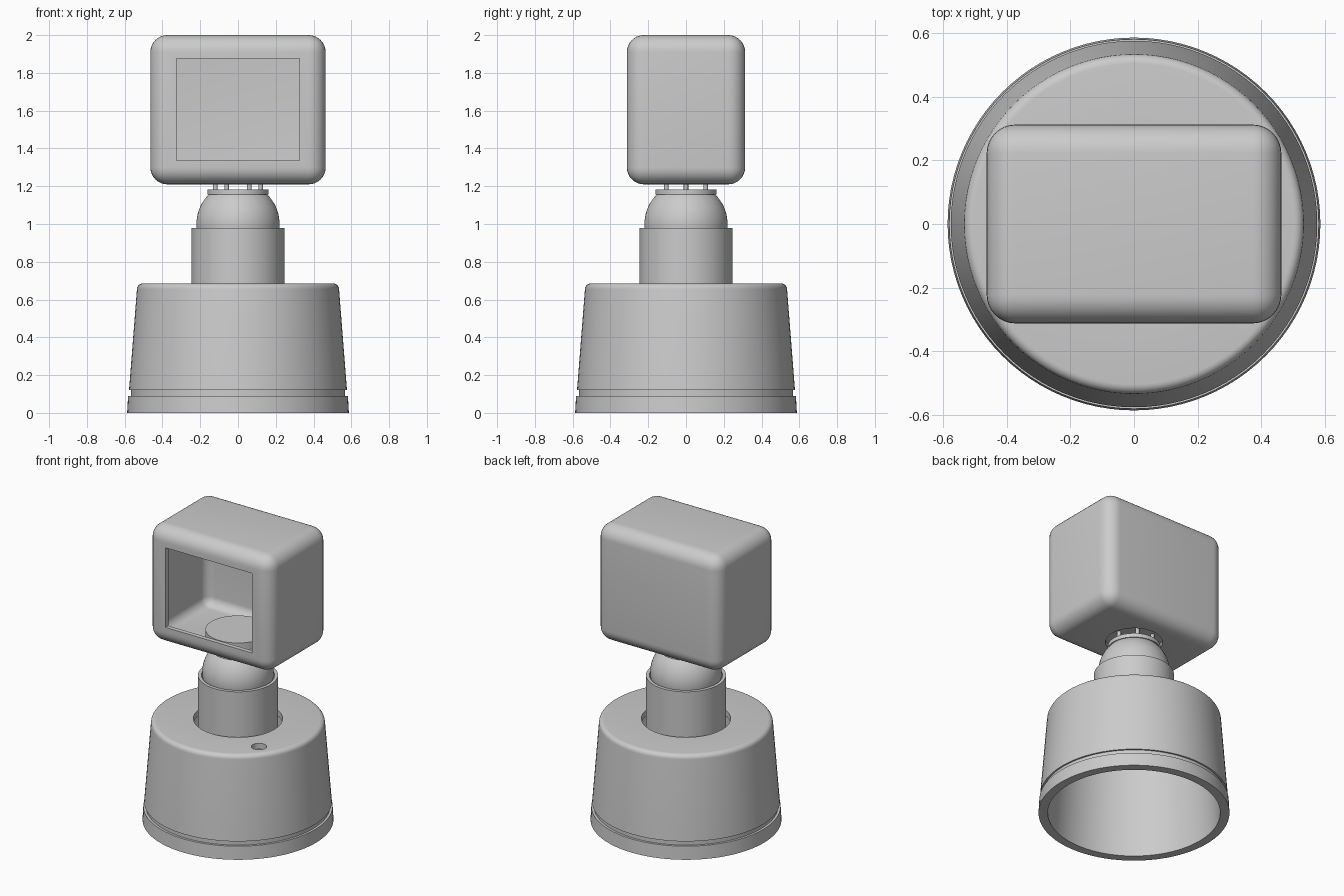
import bpy, bmesh
from math import sin, cos, pi
from mathutils import Matrix, Vector

old = bpy.data.objects.get("Cube")
if old:
    bpy.data.objects.remove(old, do_unlink=True)

grey = bpy.data.materials.new("plain grey")
grey.use_nodes = True
tone = (0.6, 0.6, 0.6, 1)
grey.diffuse_color = tone
grey.node_tree.nodes["Principled BSDF"].inputs["Base Color"].default_value = tone


def finish(bm, name):
    bmesh.ops.recalc_face_normals(bm, faces=bm.faces)
    mesh = bpy.data.meshes.new(name)
    bm.to_mesh(mesh)
    bm.free()
    mesh.materials.append(grey)
    obj = bpy.data.objects.new(name, mesh)
    bpy.context.collection.objects.link(obj)
    return obj


def select(obj):
    bpy.ops.object.select_all(action='DESELECT')
    obj.select_set(True)
    bpy.context.view_layer.objects.active = obj


def smooth(obj):
    select(obj)
    bpy.ops.object.shade_smooth_by_angle(angle=pi / 6)


def lathe(name, profile, steps=96):
    """Spin a closed (radius, height) profile round the z axis."""
    bm = bmesh.new()
    verts = [bm.verts.new((r, 0, z)) for r, z in profile]
    edges = [bm.edges.new((v, verts[i - 1])) for i, v in enumerate(verts)]
    bmesh.ops.spin(bm, geom=verts + edges, cent=(0, 0, 0), axis=(0, 0, 1),
                   angle=2 * pi, steps=steps, use_merge=True)
    bmesh.ops.remove_doubles(bm, verts=bm.verts, dist=1e-5)
    return finish(bm, name)


def cylinder(name, radius, low, high, x=0, y=0, sides=64):
    bm = bmesh.new()
    bmesh.ops.create_cone(bm, cap_ends=True, segments=sides, radius1=radius,
                          radius2=radius, depth=high - low,
                          matrix=Matrix.Translation((x, y, (low + high) / 2)))
    return finish(bm, name)


def box(name, low, high, bevel=0):
    low, high = Vector(low), Vector(high)
    bm = bmesh.new()
    bmesh.ops.create_cube(bm, size=1, matrix=Matrix.Translation((low + high) / 2)
                          @ Matrix.Diagonal((*(high - low), 1)))
    if bevel:
        bmesh.ops.bevel(bm, geom=bm.edges[:], offset=bevel, segments=8,
                        profile=0.5, affect='EDGES')
    return finish(bm, name)


def cut(obj, cutter):
    cutter.hide_render = True
    mod = obj.modifiers.new("cut", 'BOOLEAN')
    mod.operation = 'DIFFERENCE'
    mod.solver = 'EXACT'
    mod.object = cutter
    select(obj)
    bpy.ops.object.modifier_apply(modifier=mod.name)
    bpy.data.objects.remove(cutter, do_unlink=True)


# Hollow tapered base with a foot ring, a groove and a rounded shoulder
shoulder = [(0.505 + 0.03 * cos(a * pi / 12), 0.655 + 0.03 * sin(a * pi / 12))
            for a in range(7)]
base = lathe("base_shell", [(0.53, 0), (0.587, 0), (0.582, 0.09), (0.566, 0.09),
                            (0.566, 0.12), (0.577, 0.12)] + shoulder +
             [(0.274, 0.685), (0.274, 0.645), (0.49, 0.645)])
cut(base, cylinder("cable_hole_cutter", 0.047, 0.5, 0.8, 0.34, -0.26, 32))
smooth(base)

# Socket tube that rises through the base opening
smooth(lathe("socket_tube", [(0.225, 0.6), (0.246, 0.6), (0.246, 0.98), (0.225, 0.98)]))

# Ball joint seated in the socket, with a flat cut top
ball = [(0.22 * cos(a), 1.0 + 0.22 * sin(a))
        for a in [(-90 + 5 * i) * pi / 180 for i in range(28)]]
smooth(lathe("joint_ball", ball + [(0, ball[-1][1])], 64))

# Mounting plates below and inside the housing, joined by six pins
smooth(cylinder("lower_plate", 0.162, 1.155, 1.182))
smooth(cylinder("inner_plate", 0.2, 1.24, 1.29))
for i in range(6):
    a = i * pi / 3
    smooth(cylinder(f"pin_{i + 1}", 0.012, 1.17, 1.25,
                    0.12 * cos(a), 0.12 * sin(a), 16))

# Rounded hollow housing with a front window and a hole in its floor
housing = box("housing", (-0.464, -0.313, 1.21), (0.464, 0.313, 2), 0.09)
cut(housing, box("cavity_cutter", (-0.434, -0.283, 1.24), (0.434, 0.283, 1.97), 0.06))
cut(housing, box("window_cutter", (-0.325, -0.5, 1.335), (0.325, -0.2, 1.875)))
cut(housing, cylinder("floor_hole_cutter", 0.175, 1.1, 1.26))
smooth(housing)
